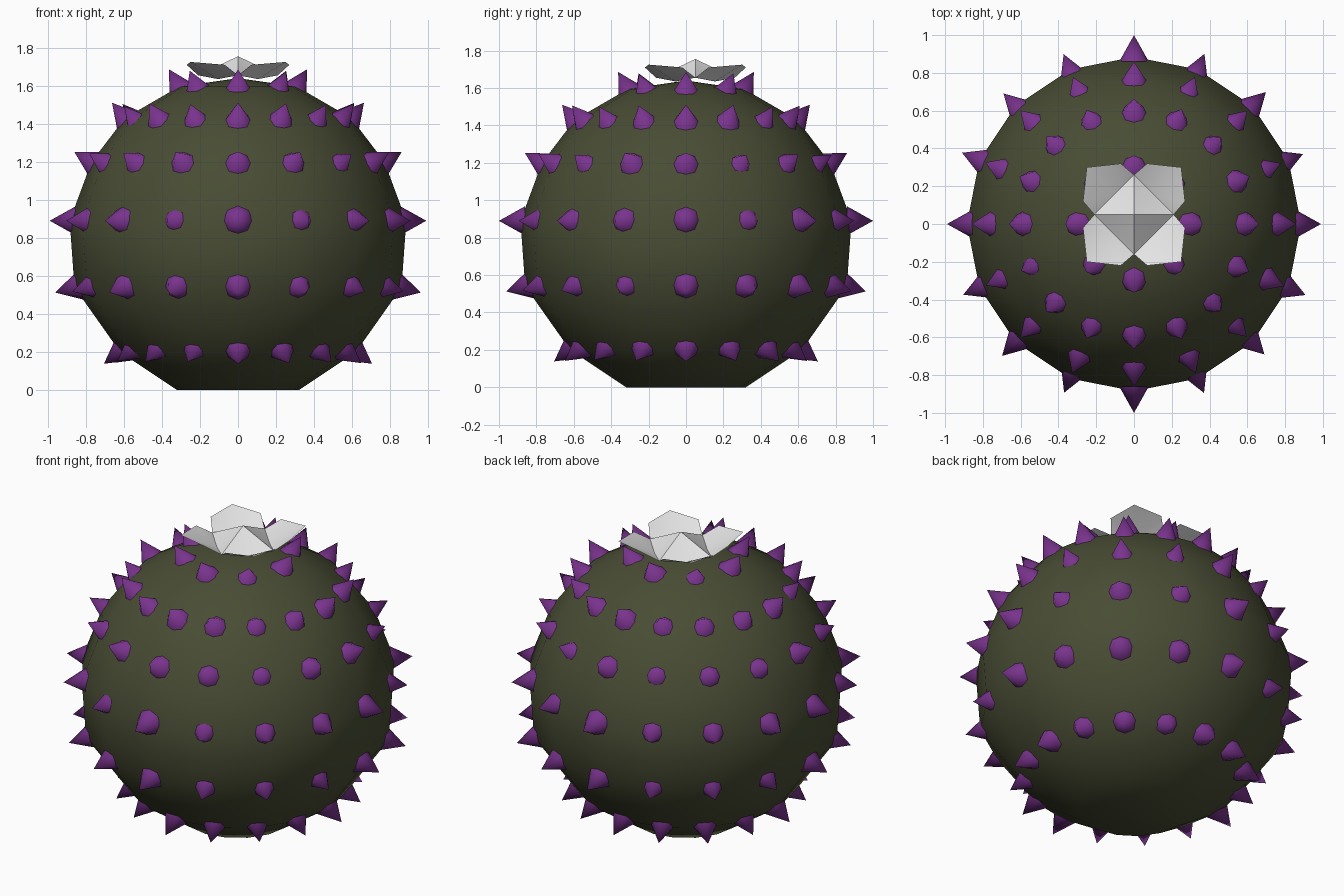
import bpy, bmesh, math, random
from mathutils import Vector, Matrix

if "Cube" in bpy.data.objects:
    bpy.data.objects.remove(bpy.data.objects["Cube"])

random.seed(4)


def material(name, rgb):
    m = bpy.data.materials.new(name)
    m.diffuse_color = (*rgb, 1)
    m.use_nodes = True
    m.node_tree.nodes["Principled BSDF"].inputs["Base Color"].default_value = m.diffuse_color
    return m


GREEN = material("dark_olive", (0.065, 0.074, 0.034))
PURPLE = material("purple", (0.19, 0.033, 0.265))
WHITE = material("pale_grey", (0.78, 0.78, 0.78))


def finish(bm, name, mat, angle=None):
    mesh = bpy.data.meshes.new(name)
    bm.to_mesh(mesh)
    bm.free()
    obj = bpy.data.objects.new(name, mesh)
    bpy.context.collection.objects.link(obj)
    mesh.materials.append(mat)
    if angle:
        bpy.context.view_layer.objects.active = obj
        obj.select_set(True)
        bpy.ops.object.shade_smooth_by_angle(angle=math.radians(angle))
        obj.select_set(False)
    return obj


# Body: sixteen-sided lathe with a flat underside
SIDES = 16
profile = [(0.32, 0), (0.62, 0.2), (0.86, 0.54), (0.885, 0.89),
           (0.77, 1.2), (0.595, 1.43), (0.31, 1.595)]
bm = bmesh.new()
rings = [[bm.verts.new((r * math.cos(a), r * math.sin(a), z))
          for a in (2 * math.pi * i / SIDES for i in range(SIDES))]
         for r, z in profile]
for low, high in zip(rings, rings[1:]):
    for i in range(SIDES):
        j = (i + 1) % SIDES
        bm.faces.new((low[i], low[j], high[j], high[i]))
bm.faces.new(rings[0][::-1])
top = bm.verts.new((0, 0, 1.64))
for i in range(SIDES):
    bm.faces.new((rings[-1][i], rings[-1][(i + 1) % SIDES], top))
finish(bm, "body", GREEN, 40)

# Spikes: one cone per body vertex, tilted along the surface (tilt in degrees)
bm = bmesh.new()
tilts = [-36, -15, 0, 30, 50, 60]
for (r, z), tilt in zip(profile[1:], tilts):
    count = 8 if r < 0.4 else SIDES
    for i in range(count):
        a = 2 * math.pi * i / count
        t = math.radians(tilt)
        n = Vector((math.cos(t) * math.cos(a), math.cos(t) * math.sin(a), math.sin(t)))
        on_axis = i % (count // 4) == 0
        sink = 0 if on_axis else random.uniform(0, 0.025)
        if tilt == 0 and i in (4, 12):
            sink = -0.01
        centre = Vector((r * math.cos(a), r * math.sin(a), z)) + n * (0.035 - sink)
        rot = n.to_track_quat('Z', 'Y').to_matrix().to_4x4()
        bmesh.ops.create_cone(bm, cap_ends=True, segments=8, radius1=0.078,
                              radius2=0, depth=0.14,
                              matrix=Matrix.Translation(centre) @ rot)
finish(bm, "spikes", PURPLE, 50)

# Flower: low pyramid heart with four upturned petals
bm = bmesh.new()
apex = bm.verts.new((0, 0.05, 1.755))
for k in range(4):
    rot = Matrix.Translation((0, 0.05, 0)) @ Matrix.Rotation(k * math.pi / 2, 4, 'Z')

    def v(x, y, z):
        return bm.verts.new(rot @ Vector((x, y, z)))

    a, b, mid = v(0.21, 0, 1.655), v(0, 0.21, 1.655), v(0.105, 0.105, 1.635)
    bm.faces.new((apex, a, mid))
    bm.faces.new((apex, mid, b))
    p, tip, q = v(0.27, 0.07, 1.71), v(0.25, 0.25, 1.725), v(0.07, 0.27, 1.71)
    bm.faces.new((mid, a, p))
    bm.faces.new((mid, p, tip))
    bm.faces.new((mid, tip, q))
    bm.faces.new((mid, q, b))
bmesh.ops.remove_doubles(bm, verts=bm.verts, dist=0.001)
finish(bm, "flower", WHITE, 30)
